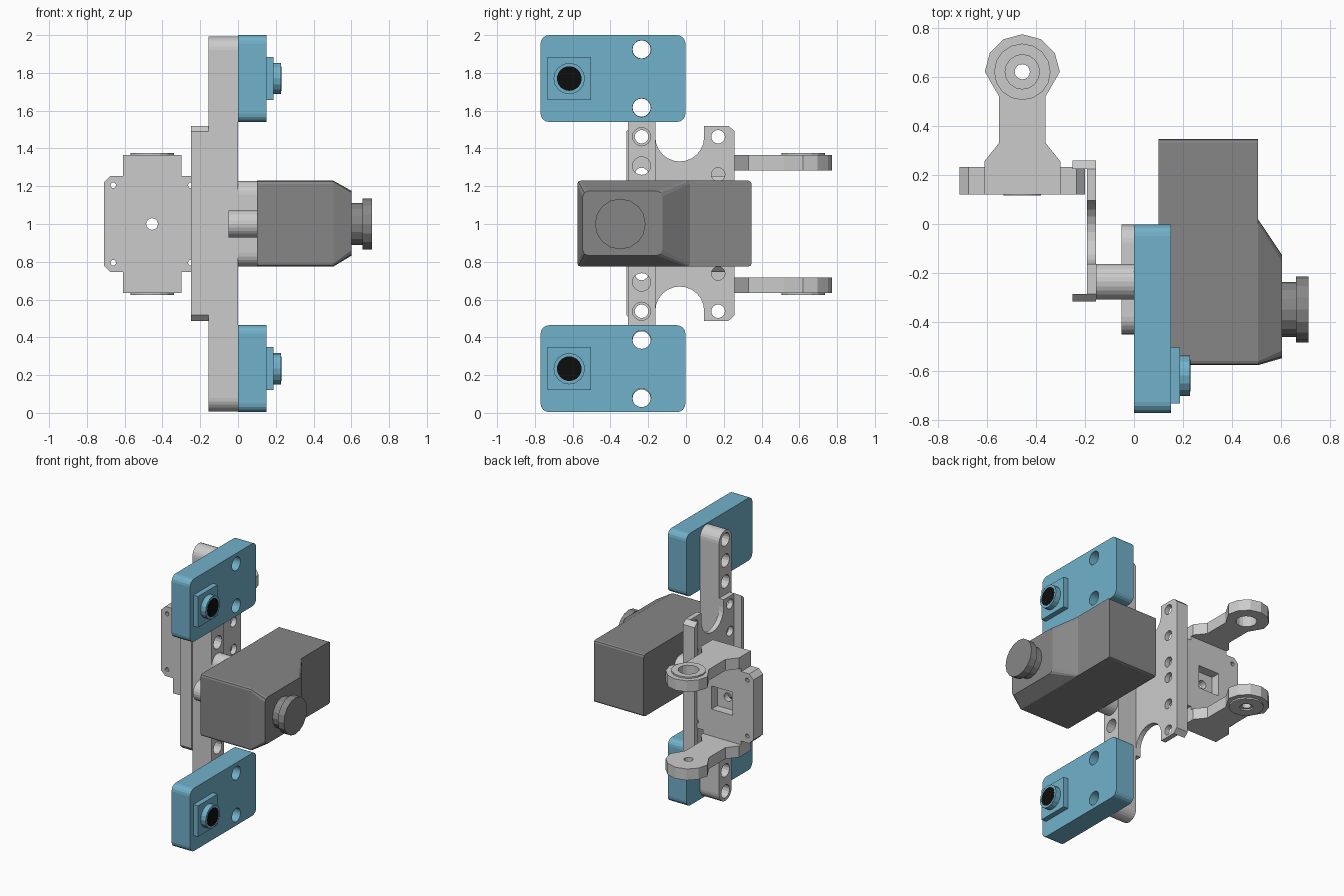
import bpy, bmesh
from math import cos, sin, pi
from mathutils import Matrix

if "Cube" in bpy.data.objects:
    bpy.data.objects.remove(bpy.data.objects["Cube"])

# Local (u, v, w) -> world: "x" uses (y, z), "y" uses (x, z), "z" uses (x, y) outlines
FRAMES = {"x": Matrix(((0, 0, 1), (1, 0, 0), (0, 1, 0))),
          "y": Matrix(((1, 0, 0), (0, 0, 1), (0, 1, 0))),
          "z": Matrix.Identity(3)}


def material(name, color):
    m = bpy.data.materials.new(name)
    m.diffuse_color = color
    m.use_nodes = True
    m.node_tree.nodes["Principled BSDF"].inputs["Base Color"].default_value = m.diffuse_color
    return m


blue = material("blue", (0.165, 0.44, 0.59, 1))
dark = material("dark_grey", (0.24, 0.24, 0.24, 1))
black = material("black", (0.004, 0.004, 0.004, 1))


def finish(name, bm, mat=None):
    bmesh.ops.remove_doubles(bm, verts=bm.verts, dist=1e-5)
    bmesh.ops.recalc_face_normals(bm, faces=bm.faces)
    me = bpy.data.meshes.new(name)
    bm.to_mesh(me)
    bm.free()
    if mat:
        me.materials.append(mat)
    ob = bpy.data.objects.new(name, me)
    bpy.context.collection.objects.link(ob)
    return ob


def arc(u, v, r, a0, a1, n):
    return [(u + r * cos(a0 + (a1 - a0) * i / n), v + r * sin(a0 + (a1 - a0) * i / n))
            for i in range(n + 1)]


def circle(u, v, r, n=24):
    return arc(u, v, r, 0, 2 * pi, n)[:-1]


def rect(u0, u1, v0, v1, r=0.0, n=1):
    """Rectangle with corners rounded by n segments (n=1 is a chamfer)."""
    if not r:
        return [(u0, v0), (u1, v0), (u1, v1), (u0, v1)]
    cs = [(u1 - r, v1 - r), (u0 + r, v1 - r), (u0 + r, v0 + r), (u1 - r, v0 + r)]
    return [p for i, c in enumerate(cs) for p in arc(*c, r, i * pi / 2, (i + 1) * pi / 2, n)]


def prism(name, axis, lo, hi, outline, holes=(), mat=None):
    """Extrude an outline with holes along an axis, by way of a filled curve."""
    cu = bpy.data.curves.new(name + "_profile", "CURVE")
    cu.dimensions, cu.fill_mode, cu.extrude = "2D", "BOTH", (hi - lo) / 2
    for loop in (outline, *holes):
        s = cu.splines.new("POLY")
        s.points.add(len(loop) - 1)
        for p, (u, v) in zip(s.points, loop):
            p.co = (u, v, 0, 1)
        s.use_cyclic_u, s.use_smooth = True, False
    tmp = bpy.data.objects.new(name + "_profile", cu)
    bpy.context.collection.objects.link(tmp)
    me = bpy.data.meshes.new_from_object(tmp.evaluated_get(bpy.context.evaluated_depsgraph_get()))
    bm = bmesh.new()
    bm.from_mesh(me)
    bpy.data.objects.remove(tmp)
    bpy.data.curves.remove(cu)
    bpy.data.meshes.remove(me)
    for f in bm.faces:
        f.smooth = False
    for v in bm.verts:
        v.co.z += (lo + hi) / 2
        v.co = FRAMES[axis] @ v.co
    return finish(name, bm, mat)


def loft(name, rings, mat=None):
    """Join (x, yz outline) rings into a closed solid."""
    bm = bmesh.new()
    vs = [[bm.verts.new((x, y, z)) for y, z in ring] for x, ring in rings]
    bm.faces.new(vs[0])
    bm.faces.new(vs[-1])
    n = len(vs[0])
    for a, b in zip(vs, vs[1:]):
        for i in range(n):
            j = (i + 1) % n
            bm.faces.new((a[i], a[j], b[j], b[i]))
    return finish(name, bm, mat)


def beam(name, axis, lo, hi, outline, holes):
    return prism(name, axis, lo, hi, outline, [circle(u, v, 0.048, 16) for u, v in holes])


# Long perforated beam and the small cross behind the camera
P, BY = 0.154, -0.235
beam("long_beam", "x", -0.155, 0, rect(BY - 0.073, BY + 0.073, 0.007, 1.993, 0.0729, 6),
     [(BY, 1 + P * i) for i in range(-6, 7)])
beam("cross_beam_horizontal", "x", -0.05, 0.1, rect(-0.45, -0.003, 0.928, 1.072, 0.0719, 6),
     [(BY + P * i, 1) for i in (-1, 0, 1)])
beam("cross_beam_vertical", "x", 0, 0.1, rect(BY - 0.071, BY + 0.071, 0.775, 1.228, 0.0709, 6),
     [(BY, 1 + P * i) for i in (-1, 0, 1)])

# Two sensor boards with lens mounts
for tag, z in (("lower", 0.234), ("upper", 1.77)):
    prism(tag + "_sensor_board", "x", 0, 0.15, rect(-0.77, -0.003, z - 0.23, z + 0.23, 0.045, 4),
          [circle(BY, z + P * s, 0.049) for s in (-1, 1)], blue)
    prism(tag + "_sensor_mount", "x", 0.15, 0.188, rect(-0.732, -0.504, z - 0.114, z + 0.114), (), blue)
    prism(tag + "_sensor_rim", "x", 0.188, 0.228, circle(-0.618, z, 0.083, 16), (), blue)
    prism(tag + "_sensor_lens", "x", 0.2, 0.23, circle(-0.618, z, 0.065, 32), (), black)

# Folded channel bracket: scalloped web plus two flanges
ZB, ZT, SY, SR = 0.487, 1.52, -0.033, 0.129
web = ([(-0.285, ZB), (SY - SR, ZB)] + arc(SY, 0.54, SR, pi, 0, 12) + [(SY + SR, ZB), (0.225, ZB)]
       + [(0.225, ZT), (SY + SR, ZT)] + arc(SY, 1.46, SR, 0, -pi, 12) + [(SY - SR, ZT), (-0.285, ZT)])
prism("channel_web", "x", -0.192, -0.155, web,
      [circle(y, 1 + s * d, 0.036, 16) for y in (BY, 0.17) for d in (0.06, 0.262, 0.462) for s in (-1, 1)])
for tag, yi, yo in (("front", -0.285, -0.315), ("back", 0.225, 0.258)):
    prism(tag + "_channel_flange", "x", -0.25, -0.155,
          [(yi, ZB), (yo, ZB + 0.03), (yo, ZT - 0.03), (yi, ZT)])

# Pivot fork: mounting plate with recess, and two arms
CX = -0.455
screws = [circle(CX + sx * 0.205, 1 + sz * 0.205, 0.015, 10) for sx in (-1, 1) for sz in (-1, 1)]
plate = [(CX + sx * u, 1 + sz * v) for sx, sz, pts in (
    (1, 1, ((0.255, 0.22), (0.22, 0.255), (0.155, 0.255), (0.155, 0.365))),
    (-1, 1, ((0.155, 0.365), (0.155, 0.255), (0.22, 0.255), (0.255, 0.22))),
    (-1, -1, ((0.255, 0.22), (0.22, 0.255), (0.155, 0.255), (0.155, 0.365))),
    (1, -1, ((0.155, 0.365), (0.155, 0.255), (0.22, 0.255), (0.255, 0.22)))) for u, v in pts]
prism("fork_plate_front", "y", 0.12, 0.165, plate, screws + [circle(CX, 1, 0.031, 16)])
prism("fork_plate_back", "y", 0.165, 0.232, plate,
      screws + [rect(CX - 0.085, CX + 0.085, 0.915, 1.085)])
prism("fork_screw_ring", "y", 0.117, 0.13, circle(CX, 1, 0.077), [circle(CX, 1, 0.031, 16)])

arm = ([(CX - 0.155, 0.232), (CX + 0.155, 0.232), (CX + 0.155, 0.255), (CX + 0.095, 0.33), (CX + 0.095, 0.52)]
       + arc(CX, 0.62, 0.153, 0, pi, 6) + [(CX - 0.095, 0.52), (CX - 0.095, 0.33), (CX - 0.155, 0.255)])
for tag, z0, z1, b0, b1, r in (("upper", 1.283, 1.365, 1.365, 1.376, 0.07),
                               ("lower", 0.635, 0.718, 0.624, 0.635, 0.031)):
    hole = [circle(CX, 0.62, r, 16)]
    prism(tag + "_fork_arm", "z", z0, z1, arm, hole)
    prism(tag + "_fork_boss", "z", b0, b1, circle(CX, 0.62, 0.115, 16),
          [circle(CX, 0.62, max(r, 0.045), 16)])

# Camera: body, tapered nose and stepped lens
prism("camera_body", "x", 0.1, 0.505, rect(-0.575, 0.347, 0.775, 1.229, 0.016, 2), (), dark)
loft("camera_nose", [(0.505, rect(-0.575, 0.02, 0.775, 1.229, 0.016, 2)),
                     (0.602, rect(-0.547, -0.125, 0.833, 1.175, 0.03, 2))], dark)
prism("camera_lens_neck", "x", 0.602, 0.66, circle(-0.348, 1, 0.112, 16), (), dark)
prism("camera_lens_cap", "x", 0.66, 0.71, circle(-0.348, 1, 0.134, 16), (), dark)
